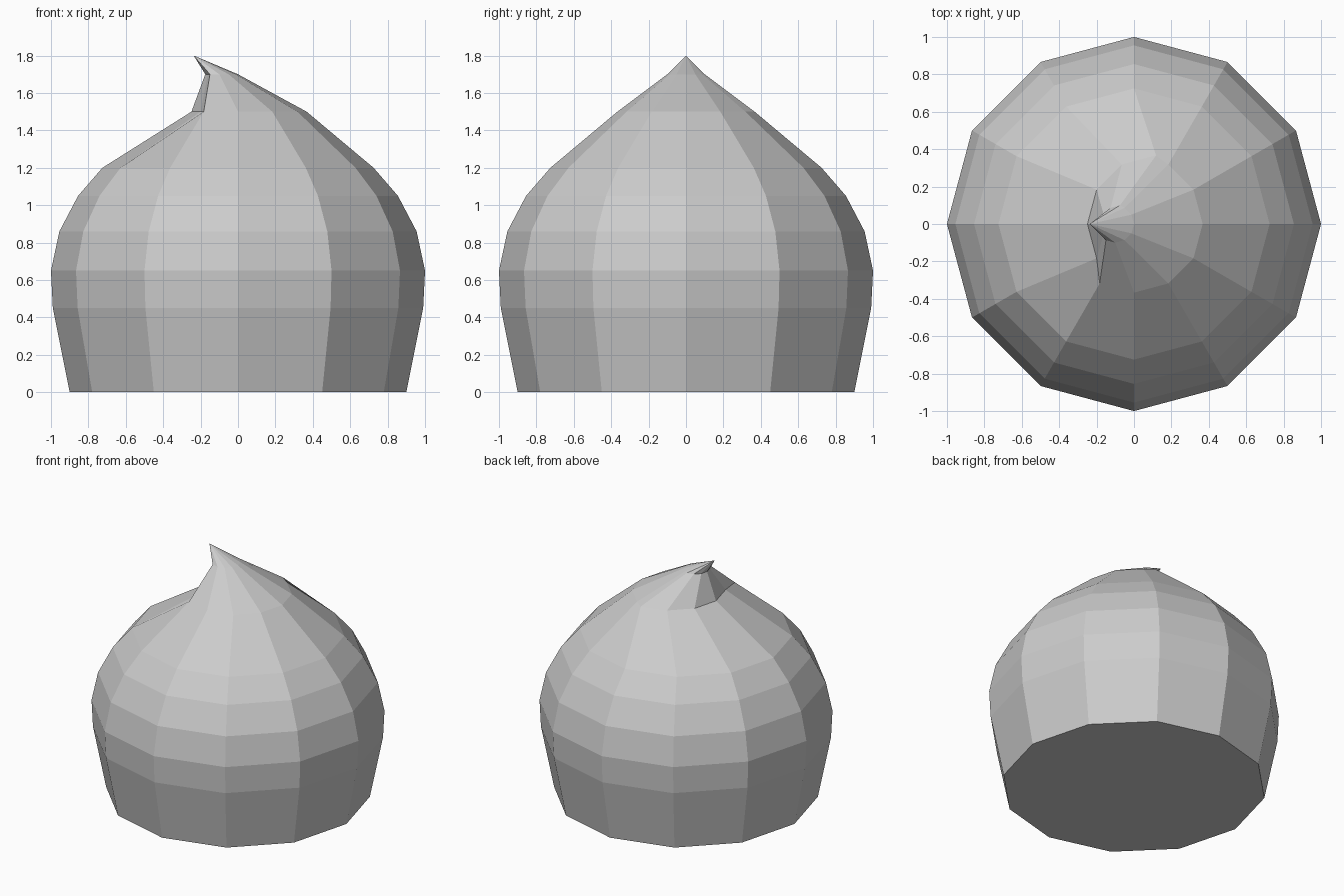
import bpy, bmesh
from math import cos, sin, radians

if "Cube" in bpy.data.objects:
    bpy.data.objects.remove(bpy.data.objects["Cube"])

SIDES = 12
# Each ring: z, radius, ring centre x, extra x push for the dented rear-left side
RINGS = [
    (0.00, 0.90, 0.0, 0.0),
    (0.45, 0.99, 0.0, 0.0),
    (0.65, 1.00, 0.0, 0.0),
    (0.86, 0.955, 0.0, 0.0),
    (1.05, 0.855, 0.0, 0.0),
    (1.20, 0.725, 0.0, 0.0),
    (1.50, 0.367, 0.0, 0.118),
    (1.70, 0.10, -0.10, 0.025),
]
TIP = (-0.237, 0.0, 1.80)


def make_ring(bm, z, r, cx, push):
    ring = []
    for i in range(SIDES):
        a = radians(i * 360 / SIDES)
        x = cx + r * cos(a) + (push if 3 <= i <= 7 else 0.0)
        ring.append(bm.verts.new((x, r * sin(a), z)))
    return ring


bm = bmesh.new()
rings = [make_ring(bm, *spec) for spec in RINGS]

# Flat base
bm.faces.new(list(reversed(rings[0])))

# Side bands
for low, high in zip(rings, rings[1:]):
    for i in range(SIDES):
        j = (i + 1) % SIDES
        bm.faces.new((low[i], low[j], high[j], high[i]))

# Leaning pointed tip
tip = bm.verts.new(TIP)
for i in range(SIDES):
    bm.faces.new((rings[-1][i], rings[-1][(i + 1) % SIDES], tip))

mesh = bpy.data.meshes.new("swirl_dome")
bm.to_mesh(mesh)
bm.free()
dome = bpy.data.objects.new("swirl_dome", mesh)
bpy.context.collection.objects.link(dome)
